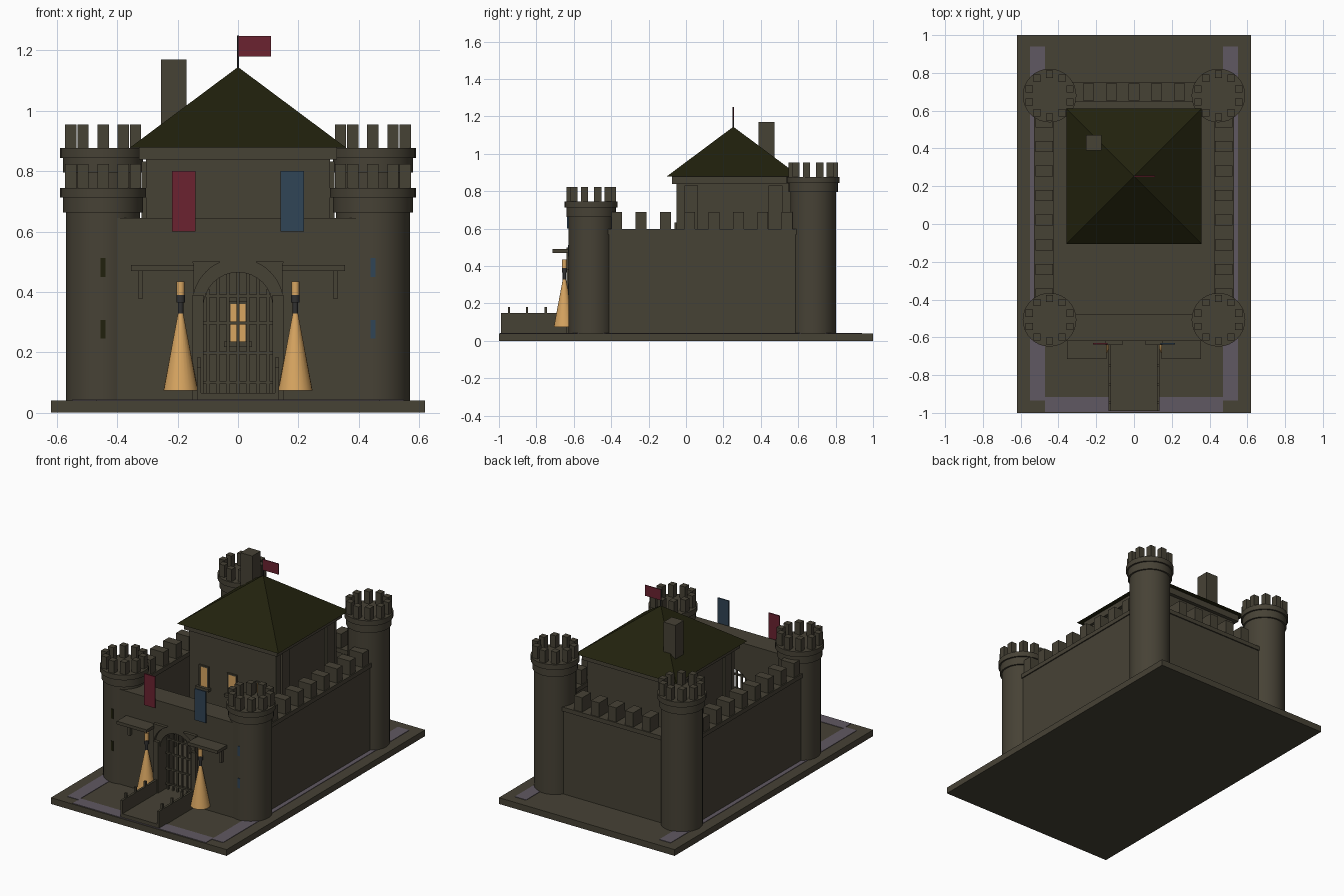
import bpy, bmesh, math

if "Cube" in bpy.data.objects:
    bpy.data.objects.remove(bpy.data.objects["Cube"])

def mat(name, r, g, b):
    m = bpy.data.materials.new(name)
    m.diffuse_color = (r, g, b, 1)
    m.use_nodes = True
    m.node_tree.nodes["Principled BSDF"].inputs["Base Color"].default_value = m.diffuse_color
    return m

STONE = mat("stone", .062, .054, .036)
ROOF = mat("roof_olive", .0155, .0155, .004)
PATH = mat("mauve_paving", .117, .098, .122)
RED = mat("banner_red", .145, .016, .03)
BLUE = mat("banner_blue", .03, .058, .092)
GLOW = mat("warm_glow", .69, .38, .12)
IRON = mat("dark_iron", .03, .03, .03)

def finish(name, bm, m, smooth=False):
    bmesh.ops.recalc_face_normals(bm, faces=bm.faces)
    me = bpy.data.meshes.new(name)
    bm.to_mesh(me)
    bm.free()
    me.materials.append(m)
    o = bpy.data.objects.new(name, me)
    bpy.context.collection.objects.link(o)
    if smooth:
        bpy.ops.object.select_all(action='DESELECT')
        o.select_set(True)
        bpy.context.view_layer.objects.active = o
        bpy.ops.object.shade_smooth_by_angle(angle=math.radians(35))
    return o

def boxes(name, m, items):
    """Boxes given as (x0, x1, y0, y1, z0, z1), joined into one object."""
    bm = bmesh.new()
    for x0, x1, y0, y1, z0, z1 in items:
        vs = bmesh.ops.create_cube(bm, size=1)["verts"]
        for v in vs:
            v.co = ((x0 + x1) / 2 + v.co.x * (x1 - x0),
                    (y0 + y1) / 2 + v.co.y * (y1 - y0),
                    (z0 + z1) / 2 + v.co.z * (z1 - z0))
    return finish(name, bm, m)

def lathe(name, m, cx, cy, profile, n=32):
    """Closed turned solid from (radius, z) points."""
    bm = bmesh.new()
    rings = [[bm.verts.new((cx + r * math.cos(math.tau * i / n),
                            cy + r * math.sin(math.tau * i / n), z)) for i in range(n)]
             for r, z in profile]
    for a, b in zip(rings, rings[1:]):
        for i in range(n):
            j = (i + 1) % n
            bm.faces.new((a[i], a[j], b[j], b[i]))
    bm.faces.new(rings[0])
    bm.faces.new(rings[-1])
    return finish(name, bm, m, True)

def prism(name, m, pts, y0, y1):
    """Front-view outline extruded along y."""
    bm = bmesh.new()
    f = bm.faces.new([bm.verts.new((x, y0, z)) for x, z in pts])
    ext = bmesh.ops.extrude_face_region(bm, geom=[f])["geom"]
    for v in ext:
        if isinstance(v, bmesh.types.BMVert):
            v.co.y = y1
    return finish(name, bm, m)

def arc(r, cz, a0, a1, n):
    return [(r * math.cos(math.radians(a0 + (a1 - a0) * i / n)),
             cz + r * math.sin(math.radians(a0 + (a1 - a0) * i / n))) for i in range(n + 1)]

# Ground slab and paved strips
boxes("base_slab", STONE, [(-.62, .62, -1, 1, 0, .04)])
boxes("paved_strips", PATH, [(-.55, -.47, -.935, .94, .038, .043), (.47, .55, -.935, .94, .038, .043),
                             (-.47, .47, -.995, -.915, .038, .043)])

# Corner towers with battlements
def tower(name, cx, cy, top):
    lathe(name, STONE, cx, cy, [(.122, .03), (.122, top - .082), (.132, top - .082), (.132, top - .033),
                                (.142, top - .033), (.142, top)])
    mer = []
    for i in range(10):
        a = math.pi / 2 + i * math.tau / 10
        x, y = cx + .113 * math.cos(a), cy + .113 * math.sin(a)
        mer.append((x - .019, x + .019, y - .019, y + .019, top - .005, top + .078))
    boxes(name + "_merlons", STONE, mer)

for s, side in ((-1, "left"), (1, "right")):
    tower("front_tower_" + side, s * .447, -.507, .745)
    tower("back_tower_" + side, s * .447, .68, .877)
    # Arrow slits
    boxes("arrow_slits_" + side, ROOF if s < 0 else BLUE,
          [(s * .447 - .008, s * .447 + .008, -.632, -.624, z, z + .062) for z in (.245, .45)])
    # Side curtain wall
    x0, x1 = sorted((s * .43, s * .522))
    boxes("side_wall_" + side, STONE, [(x0, x1, -.5, .68, .03, .57), (x0 - .007, x1 + .007, -.5, .68, .57, .597)])
    boxes("side_wall_merlons_" + side, STONE,
          [(x0, x1, y - .029, y + .029, .59, .688) for y in [-.37 + .13 * i for i in range(8)]])

# Back curtain wall
boxes("back_wall", STONE, [(-.44, .44, .655, .745, .03, .57), (-.44, .44, .648, .752, .57, .597)])
boxes("back_wall_merlons", STONE, [(x - .029, x + .029, .655, .745, .59, .688)
                                   for x in [-.24 + .12 * i for i in range(5)]])

# Front wall with arched gateway
prism("gate_wall", STONE, [(-.41, .03), (-.41, .645), (.41, .645), (.41, .03), (.115, .03)]
      + arc(.115, .35, 0, 180, 16) + [(-.115, .03)], -.62, -.477)
for s, side in ((-1, "left"), (1, "right")):
    sp = [(s * .15, .5), (s * .06, .5)] + [(s * x, z) for x, z in arc(.15, .36, 66, 12, 8)]
    prism("arch_spandrel_" + side, STONE, sp, -.64, -.615)
    x0, x1 = sorted((s * .15, s * .115))
    boxes("gate_jamb_" + side, STONE, [(x0, x1, -.64, -.615, .04, .39)])

# Portcullis grid, clipped to the arch
bars = []
for i in range(-3, 4):
    x = i * .033
    bars.append((x - .005, x + .005, -.565, -.555, .065, .35 + math.sqrt(.116 ** 2 - x * x)))
for z in (.1, .197, .297, .387):
    w = .115 if z < .36 else .108
    bars.append((-w, w, -.567, -.557, z - .005, z + .005))
boxes("portcullis", STONE, bars)

# Bridge with side rails and posts
boxes("bridge_deck", STONE, [(-.13, .13, -.99, -.477, .035, .066)])
rails = []
for s in (-1, 1):
    x0, x1 = sorted((s * .122, s * .136))
    rails.append((x0, x1, -.99, -.625, .035, .15))
    rails += [(x0, x1, y - .006, y + .006, .14, .182) for y in (-.947, -.85, -.75)]
boxes("bridge_rails", STONE, rails)

for s, side in ((-1, "left"), (1, "right")):
    # Canopy with bracket
    x0, x1 = sorted((s * .355, s * .145))
    b0, b1 = sorted((s * .331, s * .315))
    boxes("canopy_" + side, STONE, [(x0, x1, -.715, -.615, .47, .49), (b0, b1, -.64, -.615, .378, .472)])
    # Torch: flared glow, holder and flame
    lathe("torch_glow_" + side, GLOW, s * .19, -.65, [(.057, .073), (.009, .328)], 24)
    lathe("torch_stick_" + side, IRON, s * .19, -.65, [(.009, .32), (.009, .365), (.014, .365), (.014, .39)], 12)
    lathe("torch_flame_" + side, GLOW, s * .19, -.65, [(.013, .388), (.013, .435)], 12)
    # Hanging banner
    x0, x1 = sorted((s * .218, s * .14))
    boxes("banner_" + side, RED if s < 0 else BLUE, [(x0, x1, -.637, -.629, .6, .8)])

# Keep with cornice and side pilasters
KY = .253
boxes("keep_body", STONE, [(-.305, .305, KY - .305, KY + .305, .03, .88)])
boxes("keep_cornice", STONE, [(-.328, .328, KY - .328, KY + .328, .838, .878)])
boxes("keep_pilasters", STONE, [(s * .307 - .012, s * .307 + .012, KY + t * .225 - .037, KY + t * .225 + .037, .03, .832)
                                for s in (-1, 1) for t in (-1, 1)])

# Lit windows with frames and sills on the keep front
panes, frames = [], []
F = KY - .305
for x in (-.2, 0, .2):
    for z in (.235, .5):
        panes.append((x - .025, x + .025, F - .006, F + .002, z, z + .125))
        frames += [(x - .034, x - .025, F - .01, F + .002, z, z + .125),
                   (x + .025, x + .034, F - .01, F + .002, z, z + .125),
                   (x - .034, x + .034, F - .01, F + .002, z + .125, z + .134),
                   (x - .046, x + .046, F - .025, F + .002, z - .017, z)]
boxes("keep_windows", GLOW, panes)
boxes("window_frames", STONE, frames)

# Pyramid roof
bm = bmesh.new()
h = .358
cs = [bm.verts.new((a * h, KY + b * h, .878)) for a, b in ((-1, -1), (1, -1), (1, 1), (-1, 1))]
apex = bm.verts.new((0, KY, 1.145))
bm.faces.new(cs)
for i in range(4):
    bm.faces.new((cs[i], cs[(i + 1) % 4], apex))
finish("keep_roof", bm, ROOF)

# Chimney, flagpole and flag
boxes("chimney", STONE, [(-.255, -.171, .388, .472, .88, 1.17)])
lathe("flagpole", IRON, 0, KY, [(.004, 1.12), (.004, 1.25)], 8)
boxes("roof_flag", RED, [(0, .11, KY - .003, KY + .003, 1.18, 1.248)])
